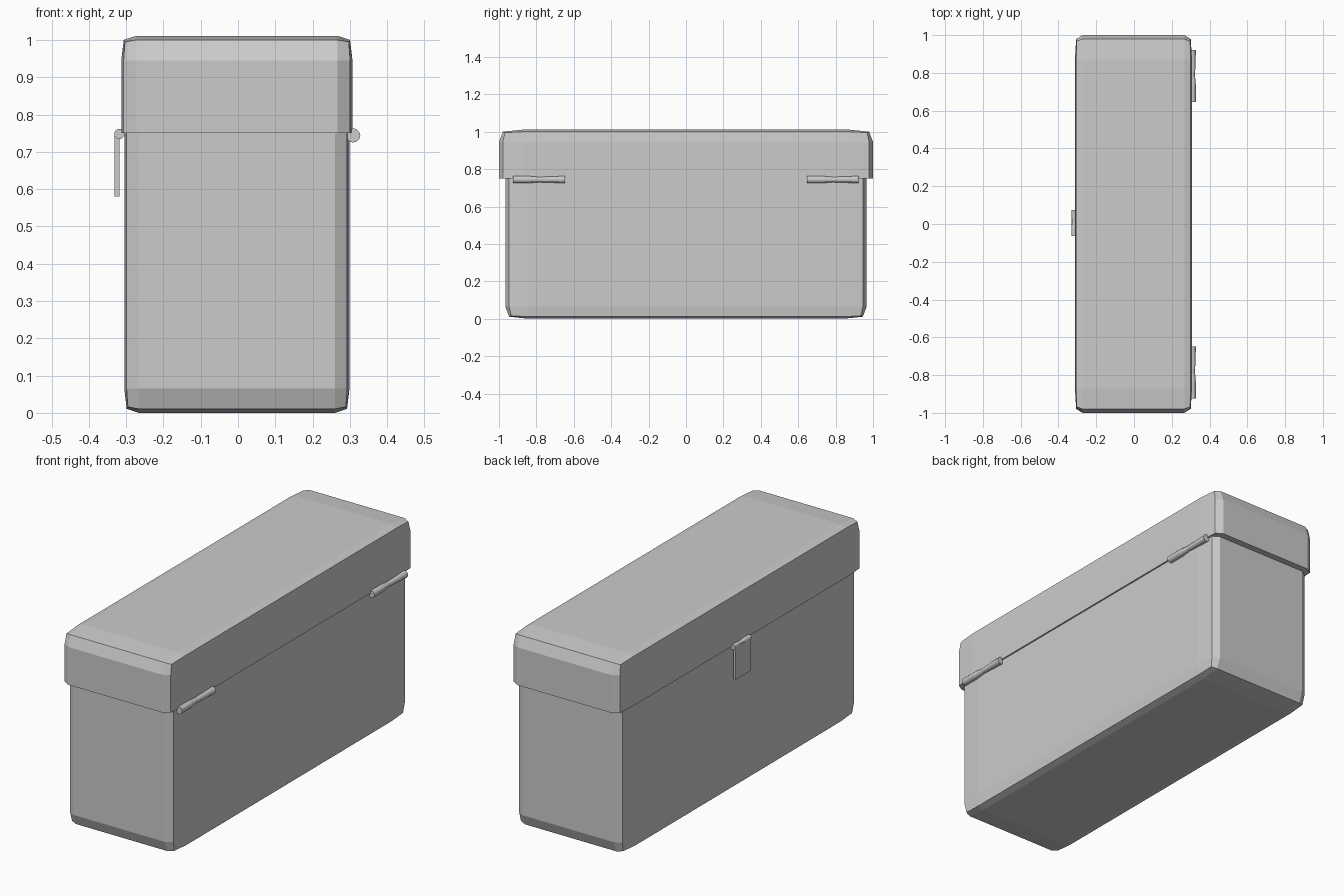
import bpy, bmesh
from mathutils import Matrix, Vector

cube = bpy.data.objects.get("Cube")
if cube:
    bpy.data.objects.remove(cube, do_unlink=True)

grey = bpy.data.materials.new("plain_grey")
grey.use_nodes = True
colour = (0.6, 0.6, 0.6, 1)
grey.diffuse_color = colour
grey.node_tree.nodes["Principled BSDF"].inputs["Base Color"].default_value = colour

SEAM, HEIGHT, SHIFT = 0.75, 1.011, -0.003


def finish(name, bm):
    bmesh.ops.recalc_face_normals(bm, faces=bm.faces)
    mesh = bpy.data.meshes.new(name)
    bm.to_mesh(mesh)
    bm.free()
    mesh.materials.append(grey)
    obj = bpy.data.objects.new(name, mesh)
    bpy.context.collection.objects.link(obj)
    return obj


def half_case(name, width, length, keep_top):
    """Rounded block, stretched to size and cut at the seam."""
    bm = bmesh.new()
    bmesh.ops.create_cube(bm, size=1)
    bmesh.ops.bevel(bm, geom=bm.edges[:], offset=0.065, segments=2,
                    profile=0.7, affect='EDGES')
    bmesh.ops.scale(bm, vec=(width, length, HEIGHT), verts=bm.verts)
    bmesh.ops.translate(bm, vec=(SHIFT, 0, HEIGHT / 2), verts=bm.verts)
    bmesh.ops.bisect_plane(bm, geom=bm.verts[:] + bm.edges[:] + bm.faces[:],
                           plane_co=(0, 0, SEAM), plane_no=(0, 0, 1),
                           clear_inner=keep_top, clear_outer=not keep_top)
    rim = [e for e in bm.edges if e.is_boundary]
    bmesh.ops.contextual_create(bm, geom=rim)
    return finish(name, bm)


def pin(name, centre, radius, waist, length):
    """Round pin along y with a narrowed waist."""
    bm = bmesh.new()
    bmesh.ops.create_cone(bm, cap_ends=True, segments=12, radius1=radius,
                          radius2=radius, depth=length,
                          matrix=Matrix.Rotation(1.5708, 4, 'X'))
    for y, r in ((-0.2, radius), (0, waist), (0.2, radius)):
        cut = bmesh.ops.bisect_plane(
            bm, geom=bm.verts[:] + bm.edges[:] + bm.faces[:],
            plane_co=(0, y * length, 0), plane_no=(0, 1, 0))
        ring = [v for v in cut["geom_cut"] if isinstance(v, bmesh.types.BMVert)]
        bmesh.ops.scale(bm, vec=(r / radius, 1, r / radius), verts=ring)
    bmesh.ops.translate(bm, vec=Vector(centre), verts=bm.verts)
    return finish(name, bm)


# Case
half_case("case_body", 0.604, 1.932, False)
half_case("case_lid", 0.62, 2.0, True)

# Hinges
for name, y in (("front_hinge", -0.786), ("back_hinge", 0.784)):
    pin(name, (0.309, y, 0.744), 0.019, 0.014, 0.276)

# Clasp
pin("clasp_pin", (-0.318, 0.005, 0.748), 0.014, 0.01, 0.137)
bm = bmesh.new()
bmesh.ops.create_cube(bm, size=1)
bmesh.ops.scale(bm, vec=(0.013, 0.122, 0.168), verts=bm.verts)
bmesh.ops.translate(bm, vec=(-0.324, 0.005, 0.664), verts=bm.verts)
finish("clasp_plate", bm)
